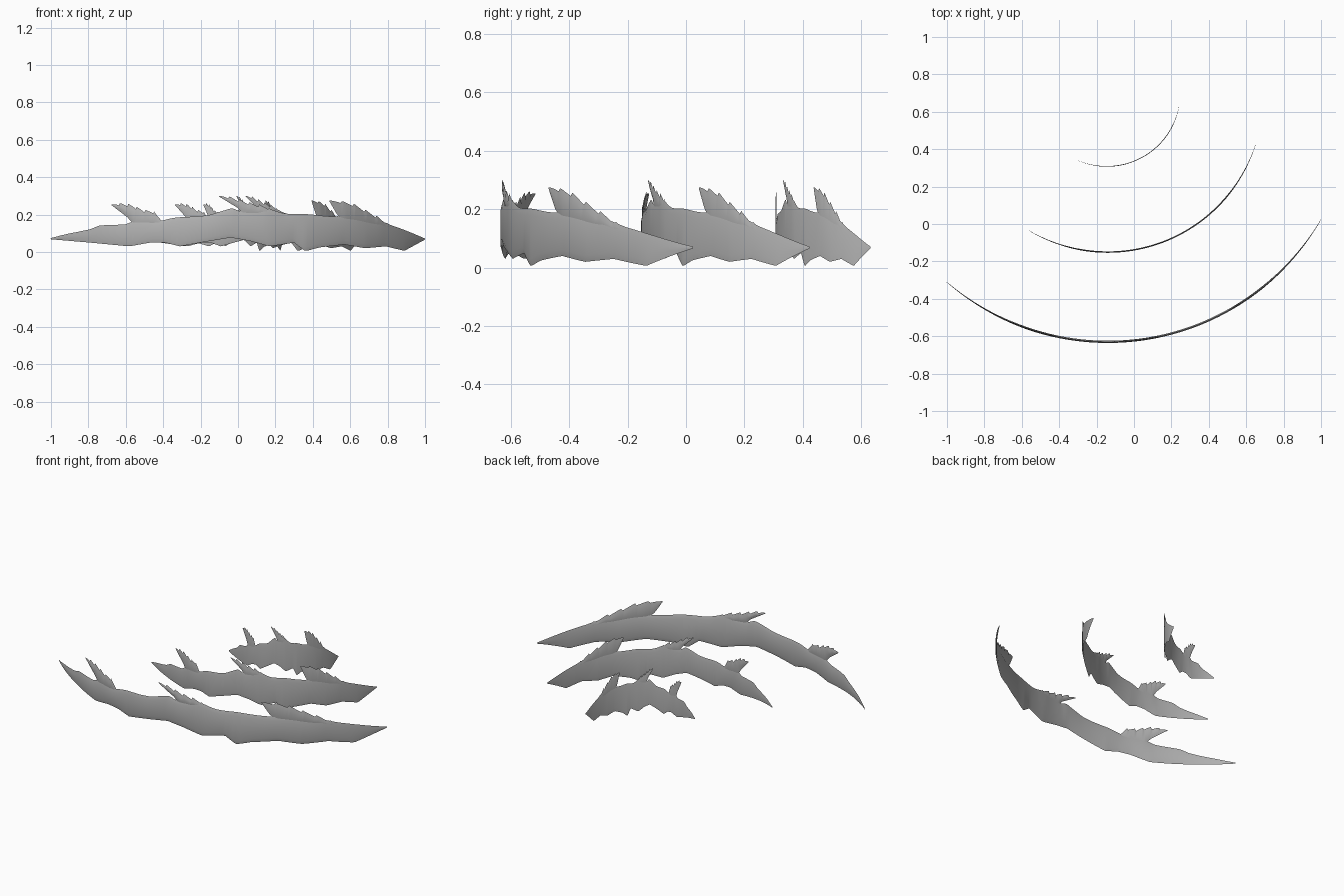
import bpy
import math

default = bpy.data.objects.get("Cube")
if default:
    bpy.data.objects.remove(default, do_unlink=True)

grey = bpy.data.materials.new("mid_grey")
grey.use_nodes = True
colour = (0.45, 0.45, 0.45, 1)
grey.diffuse_color = colour
grey.node_tree.nodes["Principled BSDF"].inputs["Base Color"].default_value = colour

# The widest arc sets the shared outline: x along its chord, z as height
REF_RADIUS, REF_X = 1.32, -0.14


def angle_at(x):
    return math.asin((x - REF_X) / REF_RADIUS)


FIRST, LAST = angle_at(-1), angle_at(1)


def height_at(points, x):
    """Straight-line interpolation along an outline."""
    for (xa, za), (xb, zb) in zip(points, points[1:]):
        if x <= xb:
            return za + (zb - za) * max(0, x - xa) / (xb - xa)
    return points[-1][1]


# Rippled edges of the long blade
BLADE_LOW = [(-1, .068), (-.79, .05), (-.58, .03), (-.47, .05), (-.39, .05), (-.31, .03),
             (-.2, .05), (-.04, .077), (.06, .06), (.17, .03), (.3, .05), (.36, .004),
             (.44, .025), (.57, .04), (.68, .02), (.79, .03), (.89, .006), (1, .066)]
BLADE_HIGH = [(-1, .074), (-.9, .1), (-.79, .12), (-.74, .14), (-.6, .15), (-.55, .168),
              (-.42, .168), (-.26, .19), (-.15, .2), (-.03, .23), (.01, .215), (.14, .232),
              (.21, .215), (.33, .2), (.57, .19), (.76, .165), (.86, .13), (1, .072)]

# Ragged splinters rising off the upper edge: lower outline, upper outline
SPLINTERS = {
    "rear_splinter": ([(-.675, .25), (-.59, .185), (-.55, .14), (-.4, .14)],
                      [(-.675, .254), (-.57, .238), (-.5, .21), (-.45, .205), (-.4, .16)]),
    "middle_splinter": ([(-.1, .296), (0, .235), (.03, .2), (.22, .18)],
                        [(-.1, .3), (0, .268), (.06, .25), (.15, .23), (.22, .195)]),
    "front_splinter": ([(.49, .27), (.53, .2), (.57, .165), (.85, .1)],
                       [(.49, .275), (.62, .242), (.73, .185), (.79, .148), (.85, .115)]),
}


def make_strip(name, low, high, arc, columns, thickness, teeth=0):
    """Thin curved strip with bevelled edges, bent round an arc."""
    cx, cy, radius, start, end = arc
    x_first, x_last = low[0][0], low[-1][0]
    a_first, a_last = angle_at(x_first), angle_at(x_last)
    verts, faces = [], []
    for i in range(columns + 1):
        t = i / columns
        a = a_first + (a_last - a_first) * t
        x = REF_X + REF_RADIUS * math.sin(a)
        bottom, top = height_at(low, x), height_at(high, x)
        if teeth:
            top += 0.016 * (1 - (t * teeth) % 1) * min(1, 5 * t, 5 * (1 - t))
        else:
            ripple = 0.004 * math.sin(math.pi * t)
            top += ripple * math.sin(61 * t + math.sin(23 * t))
        bevel = min(0.022, 0.35 * (top - bottom))
        half = thickness * radius / REF_RADIUS * min(1, 0.15 + 4 * t, 0.15 + 4 * (1 - t))
        bend = math.radians(start + (end - start) * (a - FIRST) / (LAST - FIRST))
        section = [(0, bottom), (half, bottom + bevel), (half, top - bevel),
                   (0, top), (-half, top - bevel), (-half, bottom + bevel)]
        for offset, z in section:
            r = radius + offset
            verts.append((cx + r * math.sin(bend), cy - r * math.cos(bend), z))
    n = 6
    for i in range(columns):
        for j in range(n):
            k = (j + 1) % n
            faces.append((i * n + j, i * n + n + j, i * n + n + k, i * n + k))
    faces.append(tuple(range(n)))
    faces.append(tuple(columns * n + j for j in reversed(range(n))))

    mesh = bpy.data.meshes.new(name)
    mesh.from_pydata(verts, [], faces)
    mesh.materials.append(grey)
    obj = bpy.data.objects.new(name, mesh)
    bpy.context.collection.objects.link(obj)
    bpy.ops.object.select_all(action="DESELECT")
    obj.select_set(True)
    bpy.context.view_layer.objects.active = obj
    bpy.ops.object.shade_smooth_by_angle(angle=math.radians(40))


# Three nested arcs: centre x, centre y, radius, start and end angle
ARCS = {
    "large": (-.14, .69, 1.32, -40.7, 59.7),
    "medium": (-.14, .68, .83, -30.8, 72),
    "small": (-.145, .7, .392, -23, 80),
}
for size, arc in ARCS.items():
    make_strip(size + "_blade", BLADE_LOW, BLADE_HIGH, arc, 160, 0.006)
    for part, (low, high) in SPLINTERS.items():
        make_strip(size + "_" + part, low, high, arc, 48, 0.0045, teeth=6)
